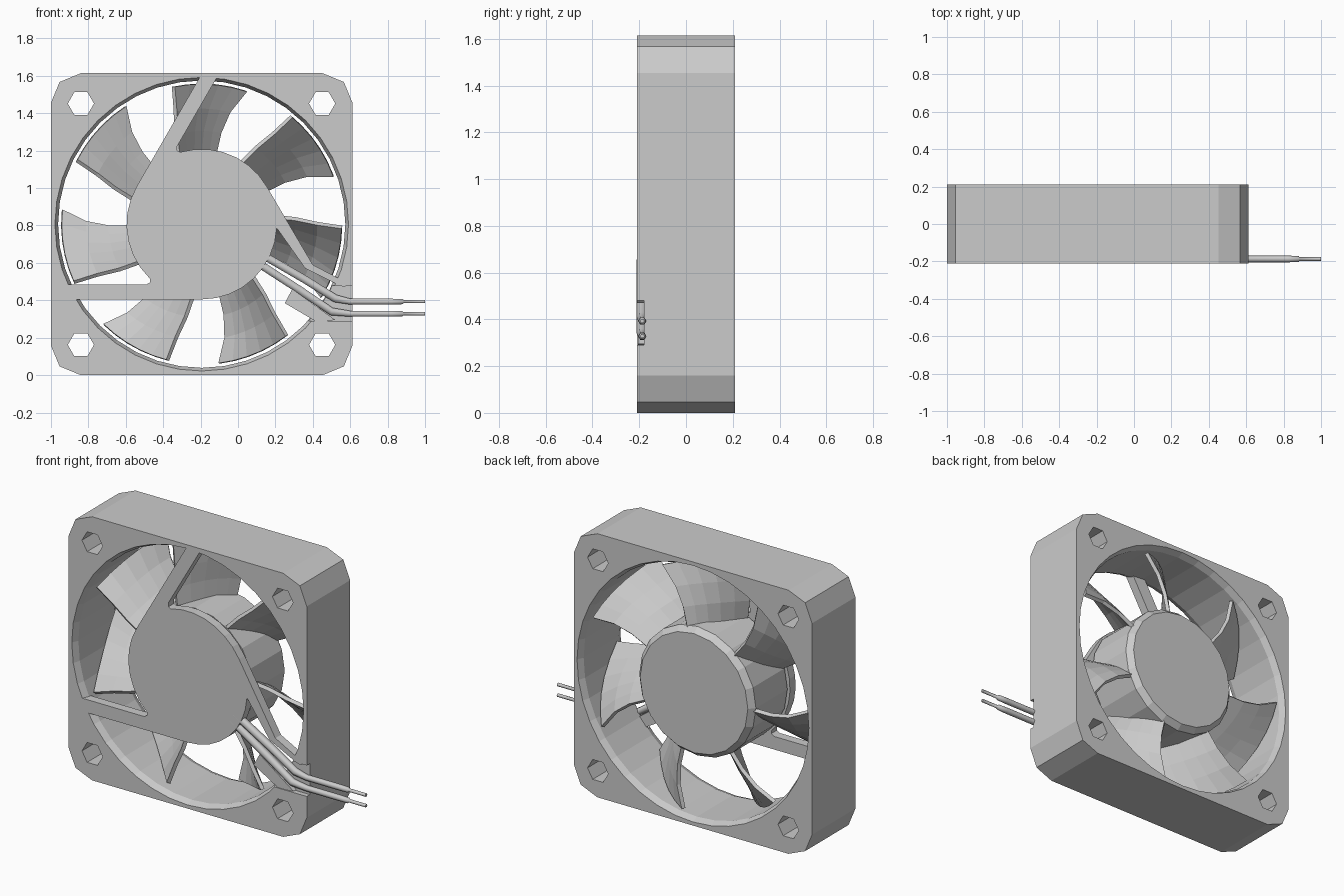
import bpy, bmesh
from math import sin, cos, pi, radians, atan2, degrees

if "Cube" in bpy.data.objects:
    bpy.data.objects.remove(bpy.data.objects["Cube"])

CX, CZ = -0.194, 0.807      # fan axis
FRONT, BACK = -0.21, 0.21


def finish(name, bm):
    bmesh.ops.recalc_face_normals(bm, faces=bm.faces)
    me = bpy.data.meshes.new(name)
    bm.to_mesh(me)
    bm.free()
    ob = bpy.data.objects.new(name, me)
    bpy.context.collection.objects.link(ob)
    return ob


def loft(name, rings):
    """Closed solid through equal-length rings of 3D points."""
    bm = bmesh.new()
    vs = [[bm.verts.new(p) for p in ring] for ring in rings]
    n = len(vs[0])
    for a, b in zip(vs, vs[1:]):
        for i in range(n):
            j = (i + 1) % n
            bm.faces.new((a[i], a[j], b[j], b[i]))
    bm.faces.new(vs[0])
    bm.faces.new(vs[-1])
    return finish(name, bm)


def prism(name, pts, y0, y1):
    return loft(name, [[(x, y, z) for x, z in pts] for y in (y0, y1)])


def lathe(name, profile, n, cx=CX, cz=CZ):
    return loft(name, [[(cx + r * cos(2 * pi * i / n), y, cz + r * sin(2 * pi * i / n))
                        for i in range(n)] for r, y in profile])


def cut(ob, cutter):
    m = ob.modifiers.new("cut", 'BOOLEAN')
    m.operation, m.solver, m.object = 'DIFFERENCE', 'EXACT', cutter
    bpy.context.view_layer.objects.active = ob
    bpy.ops.object.modifier_apply(modifier=m.name)
    bpy.data.objects.remove(cutter)


# Square housing with two-step rounded corners
H, R = 0.807, 0.16
outline = []
for k, (sx, sz) in enumerate([(1, 1), (-1, 1), (-1, -1), (1, -1)]):
    for s in range(3):
        a = radians(90 * k + 45 * s)
        outline.append((CX + sx * (H - R) + R * cos(a), CZ + sz * (H - R) + R * sin(a)))
frame = prism("housing", outline, FRONT, BACK)

# Round bore with flared lips, screw holes, cable notch
cut(frame, lathe("bore_cutter", [(0.79, -0.25), (0.785, FRONT), (0.768, -0.17),
                                 (0.768, 0.17), (0.785, BACK), (0.79, 0.25)], 40))
for x in (-0.84, 0.45):
    for z in (0.162, 1.452):
        cut(frame, lathe("hole_cutter", [(0.07, -0.3), (0.07, 0.3)], 6, x, z))
cut(frame, prism("notch_cutter", [(0.3, 0.29), (0.7, 0.29), (0.7, 0.48), (0.3, 0.48)],
                 -0.3, FRONT + 0.03))

# Motor mount: round plate with tangent struts, one outline
HUB = 0.402


def arc(a0, a1, n):
    return [(CX + HUB * cos(radians(a0 + (a1 - a0) * i / n)),
             CZ + HUB * sin(radians(a0 + (a1 - a0) * i / n))) for i in range(n + 1)]


strut = [(-0.68, -0.402), (-0.72, -0.322), (-0.295, -0.322), (-0.275, -0.31), (-0.277, -0.29)]
plate = []
for turn in (0, -120):
    c, s = cos(radians(turn)), sin(radians(turn))
    plate += [(CX + x * c - z * s, CZ + x * s + z * c) for x, z in strut]
    plate += arc(226 + turn, 150 + turn, 7)
plate += [(0.40, 0.59), (0.59, 0.49), (0.57, 0.47), (0.53, 0.485), (0.36, 0.57)]
plate += arc(-3, -90, 8)
prism("motor_mount", plate, FRONT, -0.155)

# Lower wall of the cable channel
prism("cable_channel_wall", [(0.29, 0.46), (0.25, 0.385), (0.42, 0.285), (0.52, 0.295)],
      FRONT + 0.005, -0.165)

# Rotor hub
lathe("rotor_hub", [(0.395, -0.14), (0.395, 0.165), (0.365, 0.2)], 20)

# Seven twisted blades: (radius, back edge angle, front edge angle)
stations = [(0.38, 182, 212), (0.5, 181.5, 209), (0.62, 179, 206), (0.75, 174.4, 204.5)]
STEPS = 5
bm = bmesh.new()
grid = []
for r, a0, a1 in stations:
    row = []
    for i in range(STEPS + 1):
        t = i / STEPS
        a = radians(a0 + (a1 - a0) * t)
        y = 0.165 - 0.30 * t + 0.03 * sin(pi * t)
        row.append(bm.verts.new((r * cos(a), y, r * sin(a))))
    grid.append(row)
for a, b in zip(grid, grid[1:]):
    for i in range(STEPS):
        bm.faces.new((a[i], a[i + 1], b[i + 1], b[i]))
blade = finish("blade_1", bm)
for k in range(7):
    ob = blade if k == 0 else bpy.data.objects.new(f"blade_{k + 1}", blade.data)
    if k:
        bpy.context.collection.objects.link(ob)
    ob.location = (CX, 0, CZ)
    ob.rotation_euler = (0, 2 * pi * k / 7, 0)
    m = ob.modifiers.new("thickness", 'SOLIDIFY')
    m.thickness, m.offset = 0.022, 0


# Two insulated wires with bare tips: points are (x, z, radius)
def wire(name, pts):
    cu = bpy.data.curves.new(name, 'CURVE')
    cu.dimensions, cu.bevel_depth, cu.bevel_resolution = '3D', 1.0, 1
    cu.use_fill_caps = True
    sp = cu.splines.new('POLY')
    sp.points.add(len(pts) - 1)
    for p, (x, z, r) in zip(sp.points, pts):
        p.co, p.radius = (x, -0.187, z, 1), r
    ob = bpy.data.objects.new(name, cu)
    bpy.context.collection.objects.link(ob)
    bpy.ops.object.select_all(action='DESELECT')
    ob.select_set(True)
    bpy.context.view_layer.objects.active = ob
    bpy.ops.object.convert(target='MESH')


for name, z, path in (("wire_upper", 0.393, [(0.11, 0.655), (0.36, 0.51), (0.52, 0.41)]),
                      ("wire_lower", 0.328, [(0.09, 0.61), (0.33, 0.455), (0.50, 0.34)])):
    wire(name, [(x, pz, 0.024) for x, pz in path] +
         [(0.6, z, 0.018), (0.82, z, 0.018), (0.88, z, 0.016), (0.885, z, 0.010), (1.0, z, 0.010)])
